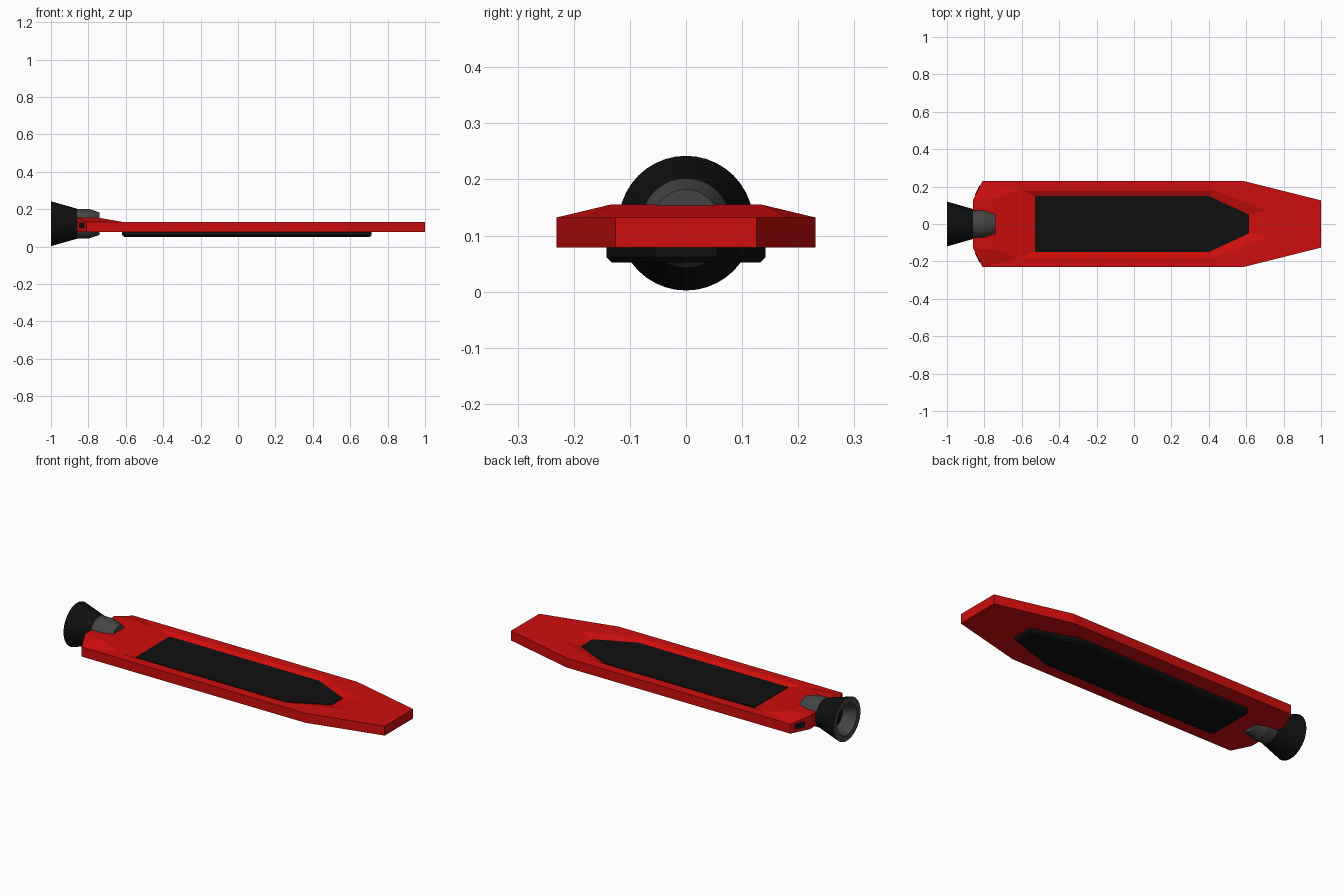
import bpy, bmesh, math

cube = bpy.data.objects.get("Cube")
if cube:
    bpy.data.objects.remove(cube, do_unlink=True)


def material(name, colour):
    m = bpy.data.materials.new(name)
    m.use_nodes = True
    m.diffuse_color = (*colour, 1)
    bsdf = m.node_tree.nodes["Principled BSDF"]
    bsdf.inputs["Base Color"].default_value = (*colour, 1)
    bsdf.inputs["Roughness"].default_value = 0.6
    return m


red = material("red", (0.62, 0.004, 0.004))
black = material("black", (0.005, 0.005, 0.005))
grey = material("dark grey", (0.06, 0.06, 0.06))


def finish(name, bm, mat):
    bmesh.ops.recalc_face_normals(bm, faces=bm.faces)
    mesh = bpy.data.meshes.new(name)
    bm.to_mesh(mesh)
    bm.free()
    mesh.materials.append(mat)
    obj = bpy.data.objects.new(name, mesh)
    bpy.context.collection.objects.link(obj)
    return obj


def mirrored(half):
    """Close a half outline (y > 0, rear to front) across the centre line."""
    return half + [(x, -y) for x, y in reversed(half)]


def loft(name, layers, mat):
    """Stack half outlines, given as (z, outline), into a closed solid."""
    bm = bmesh.new()
    rings = [[bm.verts.new((x, y, z)) for x, y in mirrored(h)] for z, h in layers]
    for a, b in zip(rings, rings[1:]):
        for i in range(len(a)):
            j = (i + 1) % len(a)
            bm.faces.new((a[i], a[j], b[j], b[i]))
    bm.faces.new(rings[0])
    bm.faces.new(rings[-1])
    return finish(name, bm, mat)


# Board with a sloped recess in the deck
outline = [(-0.86, 0.13), (-0.81, 0.231), (0.58, 0.231), (1.0, 0.126)]
board = loft("board", [(0.079, outline), (0.132, outline)], red)
pad = [(-0.53, 0.15), (0.40, 0.15), (0.615, 0.05)]
rim = [(-0.60, 0.178), (0.43, 0.178), (0.72, 0.07)]
cutter = loft("recess_cutter", [(0.118, pad), (0.132, rim), (0.16, rim)], red)
cutter.hide_render = True
cut = board.modifiers.new("recess", 'BOOLEAN')
cut.operation = 'DIFFERENCE'
cut.solver = 'EXACT'
cut.object = cutter
bpy.context.view_layer.objects.active = board
bpy.ops.object.modifier_apply(modifier=cut.name)
bpy.data.objects.remove(cutter, do_unlink=True)

# Raised tail housing
bm = bmesh.new()
for s in (-1, 1):
    for p in [(-0.86, 0.13, 0.155), (-0.75, 0.135, 0.155), (-0.62, 0.18, 0.132),
              (-0.81, 0.231, 0.132), (-0.86, 0.13, 0.11), (-0.81, 0.231, 0.11),
              (-0.62, 0.18, 0.11)]:
        bm.verts.new((p[0], s * p[1], p[2]))
bmesh.ops.convex_hull(bm, input=bm.verts)
bmesh.ops.dissolve_limit(bm, angle_limit=0.01, verts=bm.verts, edges=bm.edges)
finish("tail_housing", bm, red)

# Deck grip and underside pad
loft("deck_grip", [(0.116, pad), (0.121, pad)], black)
under = [(-0.62, 0.125), (-0.605, 0.142), (0.45, 0.142), (0.715, 0.055)]
under_low = [(-0.61, 0.118), (-0.597, 0.132), (0.447, 0.132), (0.705, 0.05)]
loft("underside_pad", [(0.052, under_low), (0.062, under), (0.082, under)], black)

# Dark vents on the angled tail corners
for side, s in (("left", 1), ("right", -1)):
    bpy.ops.mesh.primitive_cube_add(size=1, location=(-0.835, s * 0.1805, 0.113),
                                    rotation=(0, 0, s * math.atan2(0.101, 0.05)))
    vent = bpy.context.object
    vent.name = side + "_tail_vent"
    vent.scale = (0.056, 0.006, 0.03)
    vent.data.materials.append(black)

# Thruster bell, a hollow turned profile along x with a black throat
profile = [(-0.74, 0), (-0.74, 0.06), (-0.80, 0.08), (-0.86, 0.08), (-1.0, 0.12),
           (-1.0, 0.088), (-0.93, 0.06), (-0.93, 0)]
bm = bmesh.new()
verts = [bm.verts.new((x, 0, 0.122 + r)) for x, r in profile]
edges = [bm.edges.new(pair) for pair in zip(verts, verts[1:])]
bmesh.ops.spin(bm, geom=verts + edges, cent=(0, 0, 0.122), axis=(1, 0, 0),
               angle=math.tau, steps=40)
bmesh.ops.remove_doubles(bm, verts=bm.verts, dist=0.0001)
thruster = finish("thruster", bm, grey)
thruster.data.materials.append(black)
for f in thruster.data.polygons:
    if abs(f.center.x + 0.93) < 0.001:
        f.material_index = 1
bpy.ops.object.select_all(action='DESELECT')
thruster.select_set(True)
bpy.context.view_layer.objects.active = thruster
bpy.ops.object.shade_smooth_by_angle(angle=math.radians(15))
